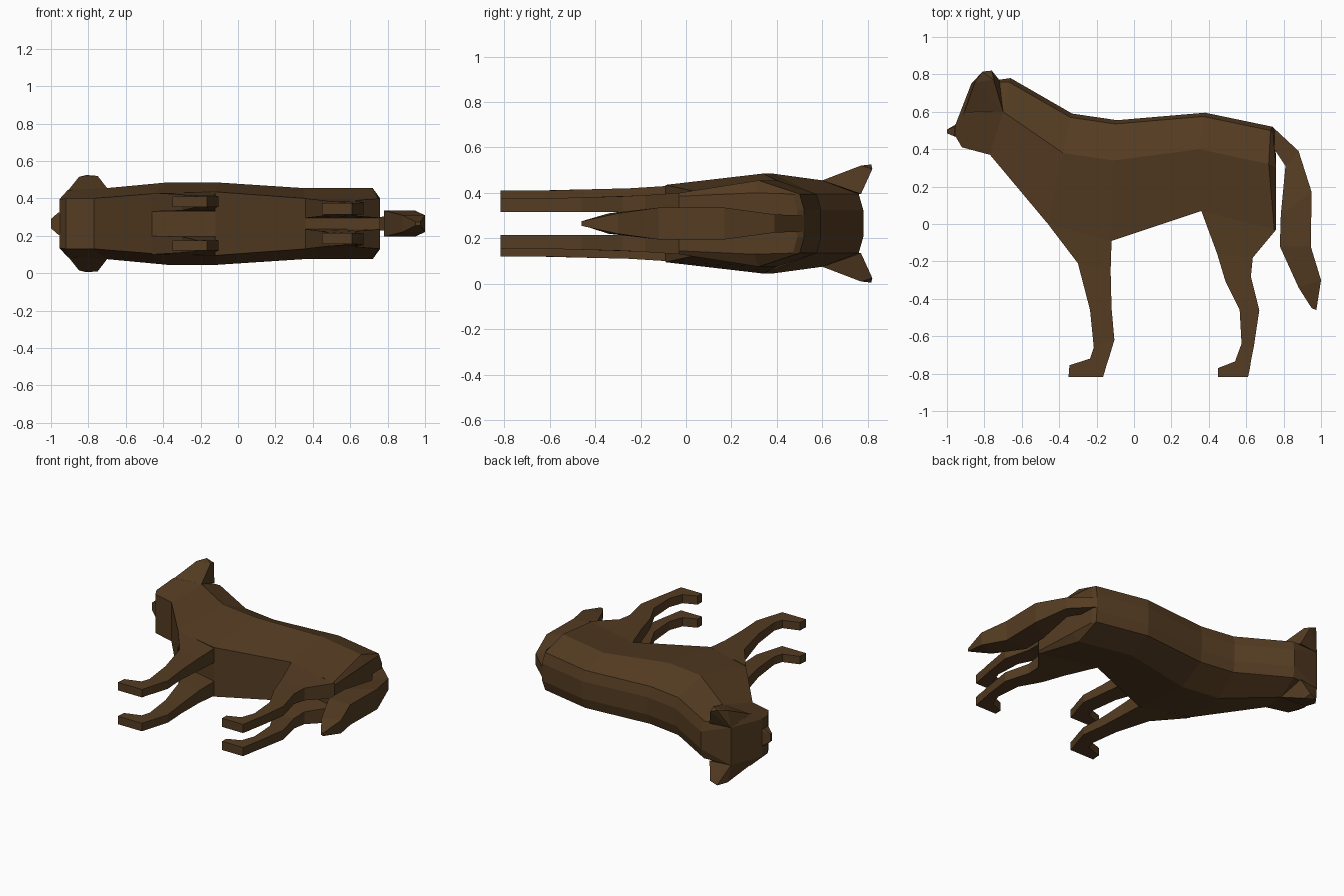
import bpy, bmesh

cube = bpy.data.objects.get("Cube")
if cube:
    bpy.data.objects.remove(cube, do_unlink=True)

CENTRE = 26.5     # mid-plane height; all profile numbers are hundredths

fur = bpy.data.materials.new("brown_fur")
fur.use_nodes = True
colour = (0.09, 0.045, 0.016, 1)
fur.diffuse_color = colour
fur.node_tree.nodes["Principled BSDF"].inputs["Base Color"].default_value = colour


def finish(name, bm):
    """Recalculate normals and turn the bmesh into a flat shaded object."""
    bmesh.ops.recalc_face_normals(bm, faces=bm.faces)
    mesh = bpy.data.meshes.new(name)
    bm.to_mesh(mesh)
    bm.free()
    mesh.materials.append(fur)
    obj = bpy.data.objects.new(name, mesh)
    bpy.context.collection.objects.link(obj)
    return obj


def vert(bm, p):
    x, y, side = p
    return bm.verts.new((x / 100, y / 100, (CENTRE + side) / 100))


def loft(name, rings, cap_start=False, cap_end=True):
    bm = bmesh.new()
    loops = [[vert(bm, p) for p in ring] for ring in rings]
    n = len(loops[0])
    for a, b in zip(loops, loops[1:]):
        for i in range(n):
            j = (i + 1) % n
            bm.faces.new((a[i], a[j], b[j], b[i]))
    if cap_start:
        bm.faces.new(loops[0])
    if cap_end:
        bm.faces.new(loops[-1])
    return finish(name, bm)


def hull(name, points):
    bm = bmesh.new()
    verts = [vert(bm, p) for p in points]
    res = bmesh.ops.convex_hull(bm, input=verts)
    loose = [v for v in res["geom_interior"] if isinstance(v, bmesh.types.BMVert)]
    bmesh.ops.delete(bm, geom=loose, context="VERTS")
    bmesh.ops.dissolve_limit(bm, angle_limit=0.03, verts=bm.verts, edges=bm.edges)
    return finish(name, bm)


def both(points):
    return [(x, y, s * side) for x, y, side in points for s in (1, -1)]


def section(ridge, wide, low):
    """Eight-sided body ring: ridge, shoulder bevel, flank and belly edge."""
    x, y = ridge
    half = [(x, y, 6), (x - 1, y - 2, 13), wide, low]
    return half + [(a, b, -c) for a, b, c in reversed(half)]


# Neck, trunk and rump
neck = section((-66, 78), (-70, 60, 19), (-77, 37, 13.5))
loft("body", [
    neck,
    section((-33, 59), (-38, 38, 22), (-46, 0, 16)),
    section((-9, 55.5), (-11, 34, 22), (-12, -9, 17)),
    section((38, 59.5), (35, 40, 19), (36, 7, 13.5)),
    section((74, 52), (72, 32, 19), (75, -3, 13.5)),
    section((75.5, 49), (76, 30, 13.5), (76, -3, 12)),
])

# Head, nose and flared ears
hull("head", neck + both([
    (-87, 75, 13), (-91, 59, 18), (-95.5, 53, 13), (-95.5, 47, 13), (-92, 41, 13.5)]))
hull("nose", both([
    (-94, 54, 6), (-94, 46, 6), (-96, 52, 6), (-96, 47, 6), (-100, 50.5, 2.5), (-100, 48.5, 2.5)]))
ear = [(-91, 59, 17.5), (-70, 60, 19), (-72, 77, 13), (-87, 75, 13),
       (-85, 76, 25), (-75, 77, 25.5), (-81, 81.5, 26), (-76, 82, 24)]
for side, label in ((1, "upper"), (-1, "lower")):
    hull(label + "_ear", [(x, y, side * z) for x, y, z in ear])


# Legs: each row is front edge, back edge, inner and outer offset
def leg(name, rows, side):
    rings = []
    for fx, fy, bx, by, inner, outer in rows:
        a, b = inner * side, outer * side
        rings.append([(fx, fy, a), (fx, fy, b), (bx, by, b), (bx, by, a)])
    loft(name, rings)


front_leg = [
    (-46, 0, -12, -9, 6.5, 16.5),
    (-30, -21, -12.5, -25, 7, 15.5),
    (-23.5, -46, -12, -45, 8.5, 15),
    (-21.5, -66, -10.5, -62, 9, 14.5),
    (-23.5, -72, -13.5, -72, 9, 14.5),
    (-34.5, -75.5, -14.7, -75.5, 9, 14.5),
    (-35, -81.7, -16.5, -81.7, 9, 14.5),
]
hind_leg = [
    (36, 7, 76, -3, 3, 13.5),
    (44.5, -16, 63.5, -18, 4, 12.5),
    (49, -31, 62.5, -28, 5, 12),
    (56.5, -46, 67, -46, 5, 11.5),
    (57.5, -64, 64, -66, 5, 11),
    (54, -73.5, 62.5, -73.5, 5, 11),
    (45, -77, 62, -77, 5, 11),
    (45, -81.7, 61, -81.7, 5, 11),
]
for side, label in ((1, "upper"), (-1, "lower")):
    leg(label + "_front_leg", front_leg, side)
    leg(label + "_hind_leg", hind_leg, side)

# Tail: outer edge, inner edge and half width
tail = [
    (74, 52, 75, 40, 3.5),
    (88, 39, 81, 31, 4),
    (95, 17, 78.5, 5, 7),
    (94.5, -12, 78, -12, 7),
    (100, -30, 88, -34, 4.5),
    (97.5, -46, 95, -45, 1),
]
loft("tail", [
    [(ox, oy, w), (ox, oy, -w), (ix, iy, -w), (ix, iy, w)]
    for ox, oy, ix, iy, w in tail])
